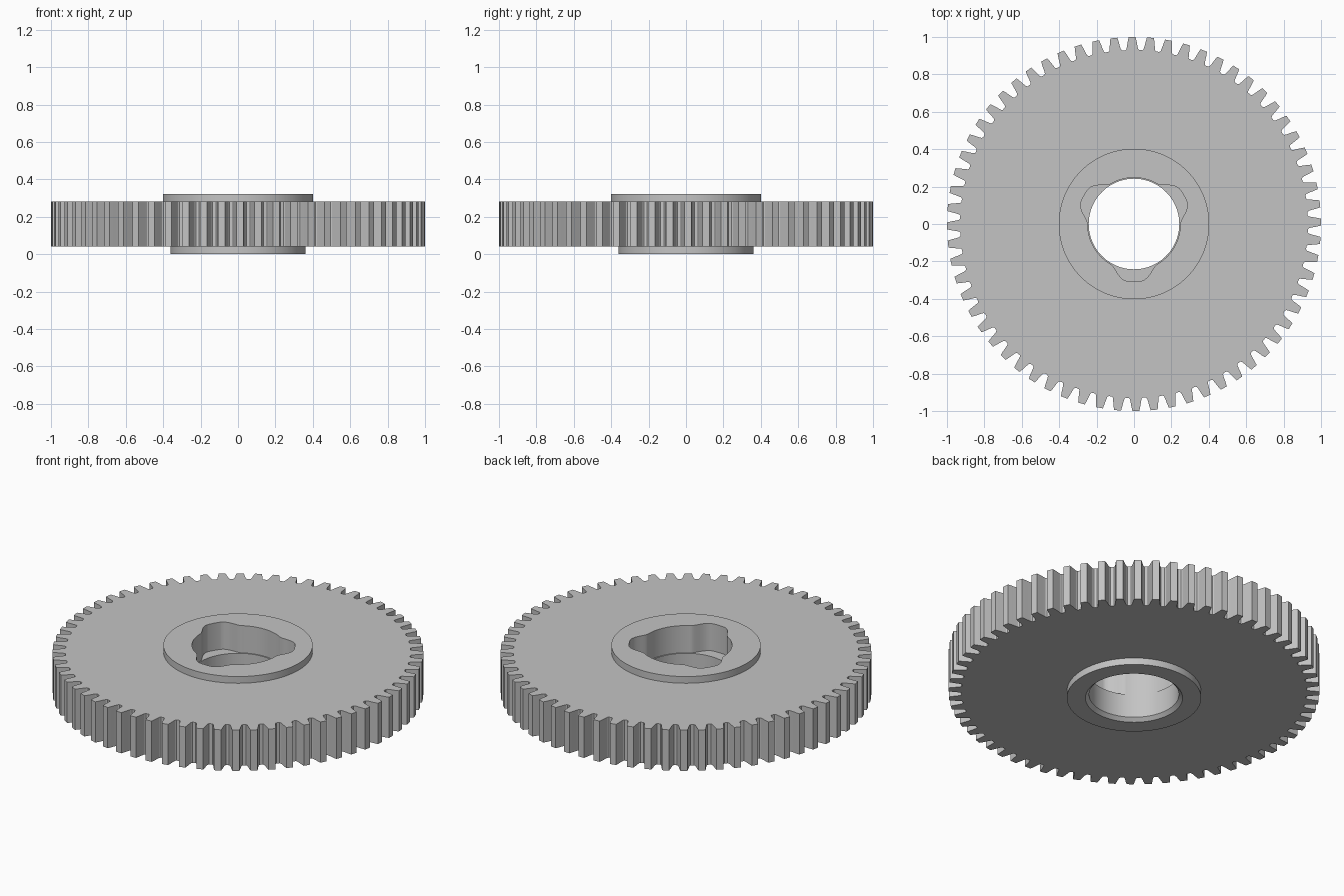
import bpy
import bmesh
from math import pi, cos, sin, radians

cube = bpy.data.objects.get("Cube")
if cube:
    bpy.data.objects.remove(cube, do_unlink=True)

TEETH = 64
PITCH = 2 * pi / TEETH
PHASE = 0.01

# One tooth: (offset in pitches from the tooth centre, radius)
HALF_TOOTH = [(0.19, 1.0), (0.25, 0.975), (0.30, 0.95), (0.34, 0.936), (0.40, 0.93)]
TOOTH = [(-a, r) for a, r in reversed(HALF_TOOTH)] + HALF_TOOTH

# Shared angles let every loop be joined to the next with plain quads
samples = [(PHASE - pi / 2 + (i + a) * PITCH, r) for i in range(TEETH) for a, r in TOOTH]


def circle(radius):
    return [radius] * len(samples)


def three_lobes(inner, outer):
    """Round opening with soft lobes every third of a turn."""
    radii = []
    for angle, _ in samples:
        third = 2 * pi / 3
        away = abs((angle + pi / 2 + third / 2) % third - third / 2)
        t = min(max((radians(30) - away) / radians(23), 0), 1)
        radii.append(inner + (outer - inner) * t * t * (3 - 2 * t))
    return radii


def loft_ring(name, loops, material):
    """Skin a closed cycle of loops into a solid ring."""
    bm = bmesh.new()
    rings = []
    for radii, z in loops:
        rings.append([bm.verts.new((r * cos(s[0]), r * sin(s[0]), z))
                      for r, s in zip(radii, samples)])
    n = len(samples)
    for k, low in enumerate(rings):
        high = rings[(k + 1) % len(rings)]
        for i in range(n):
            j = (i + 1) % n
            bm.faces.new((low[i], low[j], high[j], high[i]))
    bmesh.ops.recalc_face_normals(bm, faces=bm.faces[:])
    mesh = bpy.data.meshes.new(name)
    bm.to_mesh(mesh)
    bm.free()
    mesh.materials.append(material)
    obj = bpy.data.objects.new(name, mesh)
    bpy.context.collection.objects.link(obj)
    return obj


grey = bpy.data.materials.new("plain grey")
grey.use_nodes = True
grey.diffuse_color = (0.55, 0.55, 0.55, 1)
grey.node_tree.nodes["Principled BSDF"].inputs["Base Color"].default_value = (0.55, 0.55, 0.55, 1)

teeth = [r for _, r in samples]
pocket = three_lobes(0.248, 0.307)

gear = loft_ring("gear_wheel", [
    # lower hub
    (circle(0.262), 0.0),
    (circle(0.362), 0.0),
    (circle(0.362), 0.04),
    # toothed disc
    (teeth, 0.04),
    (teeth, 0.282),
    # upper hub
    (circle(0.402), 0.282),
    (circle(0.402), 0.322),
    # lobed pocket, then the round bore with its chamfer
    (pocket, 0.322),
    (pocket, 0.16),
    (circle(0.242), 0.16),
    (circle(0.242), 0.02),
], grey)

bpy.ops.object.select_all(action="DESELECT")
gear.select_set(True)
bpy.context.view_layer.objects.active = gear
bpy.ops.object.shade_smooth_by_angle(angle=radians(20))
